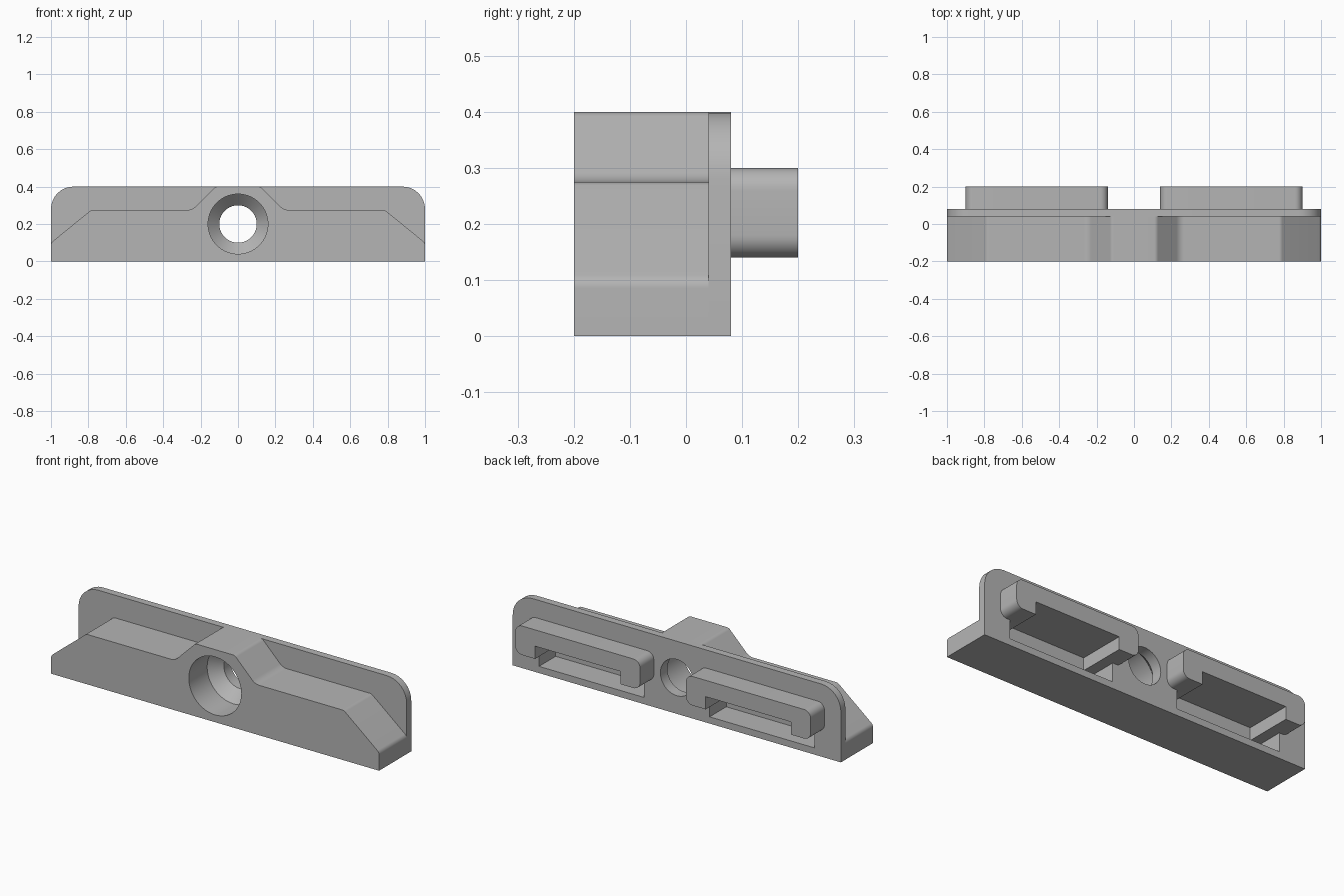
import bpy, bmesh, math
from mathutils import Vector

if "Cube" in bpy.data.objects:
    bpy.data.objects.remove(bpy.data.objects["Cube"])

grey = bpy.data.materials.new("plain_grey")
grey.use_nodes = True
colour = (0.46, 0.46, 0.46, 1)
grey.diffuse_color = colour
grey.node_tree.nodes["Principled BSDF"].inputs["Base Color"].default_value = colour


def fillet(profile, steps=8):
    """Round each (x, z, radius) corner of a closed profile."""
    out = []
    n = len(profile)
    for i, (x, z, r) in enumerate(profile):
        p = Vector((x, z))
        if r == 0:
            out.append(p)
            continue
        a = (Vector(profile[i - 1][:2]) - p).normalized()
        b = (Vector(profile[(i + 1) % n][:2]) - p).normalized()
        half = a.angle(b) / 2
        centre = p + (a + b).normalized() * r / math.sin(half)
        start = p + a * r / math.tan(half) - centre
        end = p + b * r / math.tan(half) - centre
        sweep = math.pi - 2 * half
        for k in range(steps + 1):
            t = k / steps
            out.append(centre + (start * math.sin((1 - t) * sweep)
                                 + end * math.sin(t * sweep)) / math.sin(sweep))
    return out


def make_object(name, bm):
    bmesh.ops.recalc_face_normals(bm, faces=bm.faces)
    mesh = bpy.data.meshes.new(name)
    bm.to_mesh(mesh)
    bm.free()
    mesh.materials.append(grey)
    obj = bpy.data.objects.new(name, mesh)
    bpy.context.collection.objects.link(obj)
    return obj


def prism(name, profile, y0, y1):
    """Extrude an x-z profile along y."""
    bm = bmesh.new()
    face = bm.faces.new([bm.verts.new((p.x, y0, p.y)) for p in fillet(profile)])
    moved = bmesh.ops.extrude_face_region(bm, geom=[face])["geom"]
    bmesh.ops.translate(bm, vec=(0, y1 - y0, 0),
                        verts=[v for v in moved if isinstance(v, bmesh.types.BMVert)])
    return make_object(name, bm)


def lathe(name, rings, z, sides=64):
    """Closed solid of revolution about a line along y."""
    bm = bmesh.new()
    loops = [[bm.verts.new((r * math.cos(2 * math.pi * k / sides), y,
                            z + r * math.sin(2 * math.pi * k / sides)))
              for k in range(sides)] for y, r in rings]
    for a, b in zip(loops, loops[1:]):
        for k in range(sides):
            j = (k + 1) % sides
            bm.faces.new((a[k], a[j], b[j], b[k]))
    bm.faces.new(loops[0])
    bm.faces.new(loops[-1])
    return make_object(name, bm)


def mirrored(profile, side):
    return [(x * side, z, r) for x, z, r in profile]


# Stepped front body with a raised centre and sloping ends
half_body = [(1, 0, 0), (1, 0.1, 0.03), (0.785, 0.275, 0.03),
             (0.245, 0.275, 0.06), (0.12, 0.4, 0.03)]
front_body = prism("front_body", half_body + mirrored(half_body, -1)[::-1], -0.2, 0.04)

# Thin back plate with rounded upper corners
half_plate = [(1, 0, 0), (1, 0.4, 0.12)]
back_plate = prism("back_plate", half_plate + mirrored(half_plate, -1)[::-1], 0.04, 0.08)

# Inverted U hooks on the back and the pockets beneath them
hook = [(0.14, 0.14, 0.04), (0.14, 0.3, 0.04), (0.9, 0.3, 0.04), (0.9, 0.14, 0.04),
        (0.78, 0.14, 0), (0.78, 0.21, 0), (0.26, 0.21, 0), (0.26, 0.14, 0)]
pocket = [(0.2, 0.037, 0), (0.84, 0.037, 0), (0.84, 0.14, 0), (0.78, 0.14, 0),
          (0.78, 0.21, 0), (0.26, 0.21, 0), (0.26, 0.14, 0), (0.2, 0.14, 0)]
hooks, cutters = [], []
for side, label in ((1, "left"), (-1, "right")):
    hooks.append(prism(label + "_hook", mirrored(hook, side), 0.08, 0.2))
    cutters.append(prism(label + "_pocket_cutter", mirrored(pocket, side), -0.065, 0.12))

# Countersunk screw hole
cutters.append(lathe("screw_hole_cutter", [(-0.3, 0.16), (-0.04, 0.16), (0.02, 0.1),
                                           (0.2, 0.1)], 0.2))

# Cut the pockets and hole, then discard the cutters
for obj in (front_body, back_plate):
    for cutter in cutters:
        mod = obj.modifiers.new("cut", 'BOOLEAN')
        mod.operation = 'DIFFERENCE'
        mod.solver = 'EXACT'
        mod.object = cutter
    graph = bpy.context.evaluated_depsgraph_get()
    cut_mesh = bpy.data.meshes.new_from_object(obj.evaluated_get(graph))
    obj.modifiers.clear()
    obj.data = cut_mesh
for cutter in cutters:
    bpy.data.objects.remove(cutter)

# Smooth the rounded edges only
bpy.ops.object.select_all(action='DESELECT')
for obj in [front_body, back_plate] + hooks:
    obj.select_set(True)
    bpy.context.view_layer.objects.active = obj
bpy.ops.object.shade_smooth_by_angle(angle=math.radians(25))
